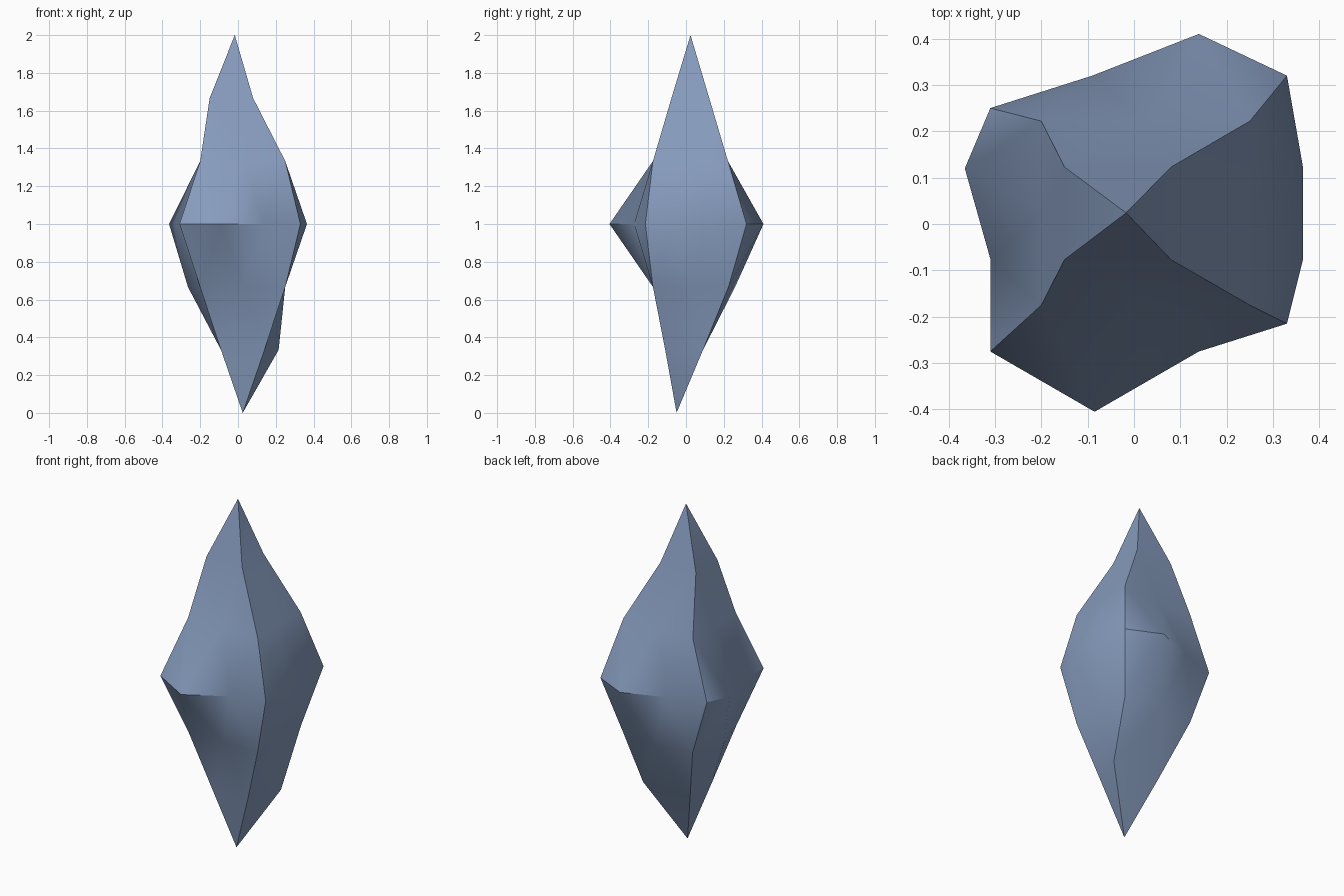
import bpy, bmesh

if "Cube" in bpy.data.objects:
    bpy.data.objects.remove(bpy.data.objects["Cube"])

# Rings, counter-clockwise from the front left corner: 12, 8, 4 and 1 points
GIRDLE = [(-.31, -.275), (-.085, -.405), (.14, -.275), (.33, -.215), (.365, -.075), (.365, .12),
          (.33, .32), (.14, .41), (-.09, .32), (-.31, .25), (-.365, .12), (-.31, -.075)]
UPPER = [
    [(-.20, -.175), (.025, -.175), (.25, -.175), (.25, .025),
     (.25, .222), (.025, .222), (-.20, .222), (-.20, .025)],
    [(-.15, -.077), (.08, -.077), (.08, .123), (-.15, .123)],
    [(-.017, .024)],
]
LOWER = [
    [(-.20, -.175), (.025, -.175), (.25, -.175), (.25, .025),
     (.25, .225), (.025, .26), (-.20, .225), (-.265, .025)],
    [(-.09, -.11), (.14, -.11), (.215, .09), (-.09, .09)],
    [(.025, -.05)],
]

bm = bmesh.new()


def ring(points, z):
    return [bm.verts.new((x, y, z)) for x, y in points]


def stitch(outer, inner):
    """Join a ring of 4n points to the next one of 4(n-1) with triangles."""
    n = len(outer) // 4
    for side in range(4):
        a = [outer[(side * n + i) % len(outer)] for i in range(n + 1)]
        b = [inner[(side * (n - 1) + i) % len(inner)] for i in range(n)]
        for i in range(n):
            bm.faces.new((a[i], a[i + 1], b[i]))
            if i < n - 1:
                bm.faces.new((b[i], a[i + 1], b[i + 1]))


# Upper and lower points share the girdle
girdle = ring(GIRDLE, 1.0)
for rings, direction in ((UPPER, 1), (LOWER, -1)):
    last = girdle
    for k, points in enumerate(rings, 1):
        current = ring(points, 1 + direction * k / 3)
        stitch(last, current)
        last = current
bmesh.ops.recalc_face_normals(bm, faces=bm.faces[:])

mesh = bpy.data.meshes.new("crystal")
bm.to_mesh(mesh)
bm.free()
crystal = bpy.data.objects.new("crystal", mesh)
bpy.context.collection.objects.link(crystal)

# Single slate blue colour
blue = bpy.data.materials.new("slate_blue")
blue.diffuse_color = (.24, .33, .51, 1)
blue.use_nodes = True
blue.node_tree.nodes["Principled BSDF"].inputs["Base Color"].default_value = blue.diffuse_color
mesh.materials.append(blue)

# Smooth facets with sharp ridges
bpy.context.view_layer.objects.active = crystal
crystal.select_set(True)
bpy.ops.object.shade_smooth_by_angle(angle=0.6)
